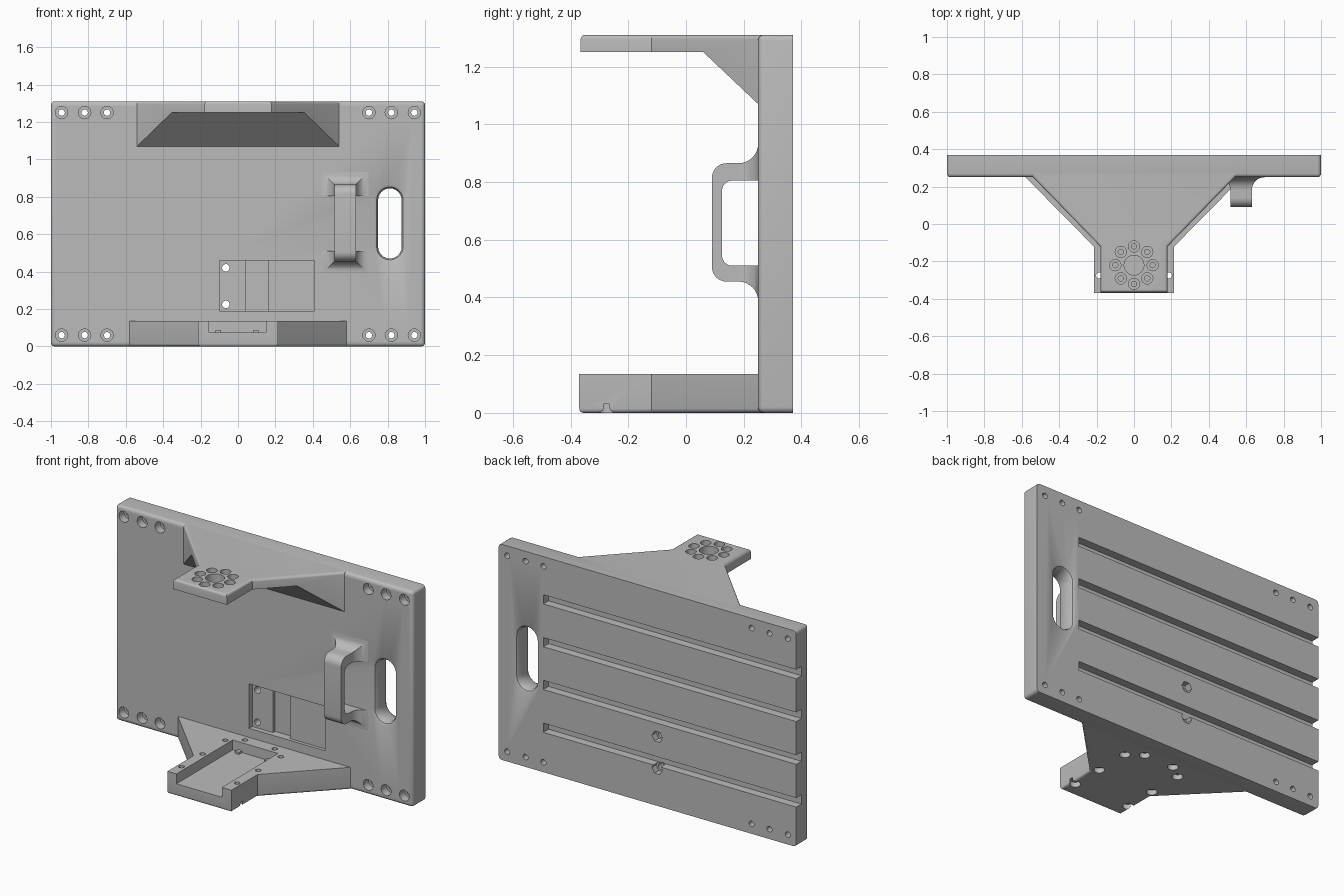
import bpy, bmesh
from math import sin, cos, pi, radians
from mathutils import Vector

if "Cube" in bpy.data.objects:
    bpy.data.objects.remove(bpy.data.objects["Cube"])

grey = bpy.data.materials.new("plain_grey")
grey.use_nodes = True
grey.diffuse_color = (0.5, 0.5, 0.5, 1)
grey.node_tree.nodes["Principled BSDF"].inputs["Base Color"].default_value = (0.5, 0.5, 0.5, 1)


def place(axis, a, b, h):
    return Vector({"x": (h, a, b), "y": (a, h, b), "z": (a, b, h)}[axis])


def loft(bm, axis, rings):
    """Solid through rings given as (height, 2D points)."""
    loops = [[bm.verts.new(place(axis, a, b, h)) for a, b in pts] for h, pts in rings]
    n = len(loops[0])
    faces = [bm.faces.new(loops[0][::-1]), bm.faces.new(loops[-1])]
    for lo, hi in zip(loops, loops[1:]):
        for i in range(n):
            j = (i + 1) % n
            faces.append(bm.faces.new((lo[i], lo[j], hi[j], hi[i])))
    bmesh.ops.recalc_face_normals(bm, faces=faces)


def prism(bm, axis, pts, lo, hi):
    loft(bm, axis, [(lo, pts), (hi, pts)])


def rect(a0, a1, b0, b1):
    return [(a0, b0), (a1, b0), (a1, b1), (a0, b1)]


def arc(a, b, r, start, end, n=8):
    angles = [radians(start + (end - start) * i / n) for i in range(n + 1)]
    return [(a + r * cos(t), b + r * sin(t)) for t in angles]


def circle(a, b, r, n=24):
    return [(a + r * cos(2 * pi * i / n), b + r * sin(2 * pi * i / n)) for i in range(n)]


def bore(bm, axis, a, b, steps):
    """Stepped round hole; steps are (height, radius)."""
    loft(bm, axis, [(h, circle(a, b, r)) for h, r in steps])


def bevel(bm, rule, size):
    edges = [e for e in bm.edges if rule(e.verts[0].co, e.verts[1].co)]
    bmesh.ops.bevel(bm, geom=edges, offset=size, segments=4, profile=0.5, affect="EDGES")


def make(name, bm):
    mesh = bpy.data.meshes.new(name)
    bm.to_mesh(mesh)
    bm.free()
    mesh.materials.append(grey)
    obj = bpy.data.objects.new(name, mesh)
    bpy.context.collection.objects.link(obj)
    return obj


def cut(obj, bm):
    cutter = make("cutter", bm)
    cutter.hide_render = True
    mod = obj.modifiers.new("cut", "BOOLEAN")
    mod.operation, mod.solver, mod.object = "DIFFERENCE", "EXACT", cutter
    deps = bpy.context.evaluated_depsgraph_get()
    mesh = bpy.data.meshes.new_from_object(obj.evaluated_get(deps))
    obj.modifiers.clear()
    obj.data = mesh
    bpy.data.objects.remove(cutter)


def smooth(obj):
    bpy.ops.object.select_all(action="DESELECT")
    obj.select_set(True)
    bpy.context.view_layer.objects.active = obj
    bpy.ops.object.shade_smooth_by_angle(angle=radians(30))


FRONT, BACK, TOP = 0.25, 0.37, 1.31

# Back plate, rounded everywhere but its rear rim
bm = bmesh.new()
prism(bm, "y", rect(-1, 1, 0, TOP), FRONT, BACK)
bevel(bm, lambda p, q: min(p.y, q.y) < BACK - 0.01, 0.02)
plate = make("back_plate", bm)

# Counterbored corner holes
bm = bmesh.new()
for side in (-1, 1):
    for x in (0.70, 0.82, 0.943):
        for z in (0.06, 1.25):
            bore(bm, "y", side * x, z, [(0.2, 0.033), (0.3, 0.033), (0.3, 0.017), (0.4, 0.017)])
cut(plate, bm)

# Grip slot with rounded rims
bm = bmesh.new()
rings = []
for y, grow in ((0.2, 0.02), (0.25, 0.02), (0.256, 0.008), (0.27, 0),
                (0.35, 0), (0.364, 0.008), (0.37, 0.02), (0.4, 0.02)):
    r = 0.063 + grow
    rings.append((y, arc(0.812, 0.782, r, 0, 180, 12) + arc(0.812, 0.533, r, 180, 360, 12)))
loft(bm, "y", rings)
cut(plate, bm)

# Rear grooves, open at the right end
bm = bmesh.new()
for i in range(4):
    z = 0.27 + 0.26 * i
    prism(bm, "y", rect(-1.1, 0.7, z - 0.028, z + 0.028), 0.32, 0.4)
cut(plate, bm)

# Stepped front recess
bm = bmesh.new()
prism(bm, "z", [(-0.10, 0.2), (0.41, 0.2), (0.41, 0.27), (0.16, 0.27), (0.16, 0.3),
                (0.04, 0.3), (0.04, 0.28), (-0.10, 0.28)], 0.19, 0.46)
cut(plate, bm)

# Recess screw holes with hexagonal nut seats behind
for z in (0.225, 0.42):
    bm = bmesh.new()
    bore(bm, "y", -0.065, z, [(0.2, 0.02), (0.45, 0.02)])
    cut(plate, bm)
    bm = bmesh.new()
    prism(bm, "y", circle(-0.065, z, 0.035, 6), 0.33, 0.45)
    cut(plate, bm)
smooth(plate)


def bracket_plan(wide, narrow, front):
    half = [(wide + 0.0, 0.3), (wide, FRONT), (narrow, -0.12), (narrow, front)]
    return half + [(-x, y) for x, y in reversed(half)]


# Upper bracket with sloped gusset
bm = bmesh.new()
prism(bm, "z", bracket_plan(0.54, 0.18, -0.365), 1.068, TOP)
bevel(bm, lambda p, q: min(p.z, q.z) > TOP - 0.01 and min(p.y, q.y) < 0.24, 0.015)
upper = make("upper_bracket", bm)
bm = bmesh.new()
prism(bm, "x", [(-0.5, 1.25), (0.06, 1.25), (FRONT, 1.07), (FRONT, 1.0), (-0.5, 1.0)], -1, 1)
cut(upper, bm)

# Ring of eight counterbored holes around a centre bore
bm = bmesh.new()
bore(bm, "z", 0, -0.22, [(1.2, 0.053), (1.4, 0.053)])
for a, b in circle(0, -0.22, 0.1, 8):
    bore(bm, "z", a, b, [(1.2, 0.014), (1.28, 0.014), (1.28, 0.03), (1.4, 0.03)])
cut(upper, bm)
smooth(upper)

# Lower bracket with open tray
bm = bmesh.new()
prism(bm, "z", bracket_plan(0.58, 0.215, -0.37), 0, 0.135)
bevel(bm, lambda p, q: max(p.z, q.z) < 0.01 and min(p.y, q.y) < 0.24, 0.015)
lower = make("lower_bracket", bm)
bm = bmesh.new()
prism(bm, "z", rect(-0.155, 0.15, -0.5, 0.17), 0.075, 0.2)
cut(lower, bm)
bm = bmesh.new()
for side in (-1, 1):
    for x, y in ((0.187, -0.275), (0.187, -0.073), (0.187, 0.145), (0.1, 0.21)):
        bore(bm, "z", side * x, y, [(-0.1, 0.03), (0.03, 0.03), (0.03, 0.016), (0.2, 0.016)])
cut(lower, bm)
smooth(lower)

# Small stops at the back of the tray
bm = bmesh.new()
for x in (-0.105, 0.095):
    prism(bm, "z", rect(x - 0.014, x + 0.014, 0.14, 0.18), 0.07, 0.088)
make("tray_stops", bm)

# Handle bar
bm = bmesh.new()
outline = ([(0.27, 0.865)] + arc(0.14, 0.815, 0.05, 90, 180) + arc(0.14, 0.505, 0.05, 180, 270)
           + [(0.27, 0.455), (0.27, 0.51)] + arc(0.16, 0.545, 0.035, 270, 180)
           + arc(0.16, 0.77, 0.035, 180, 90) + [(0.27, 0.805)])
prism(bm, "x", outline, 0.515, 0.63)
smooth(make("handle", bm))

# Flared handle feet
bm = bmesh.new()
R = 0.068
for inner, outer, way in ((0.805, 0.865, 1), (0.51, 0.455, -1)):
    rings = []
    for i in range(9):
        t = pi / 2 * i / 8
        out = R * (1 - cos(t))
        rings.append((FRONT - R + R * sin(t),
                      rect(0.515 - out, 0.63 + out, inner, outer + way * out)))
    rings.append((FRONT + 0.01, rings[-1][1]))
    loft(bm, "y", rings)
smooth(make("handle_feet", bm))
